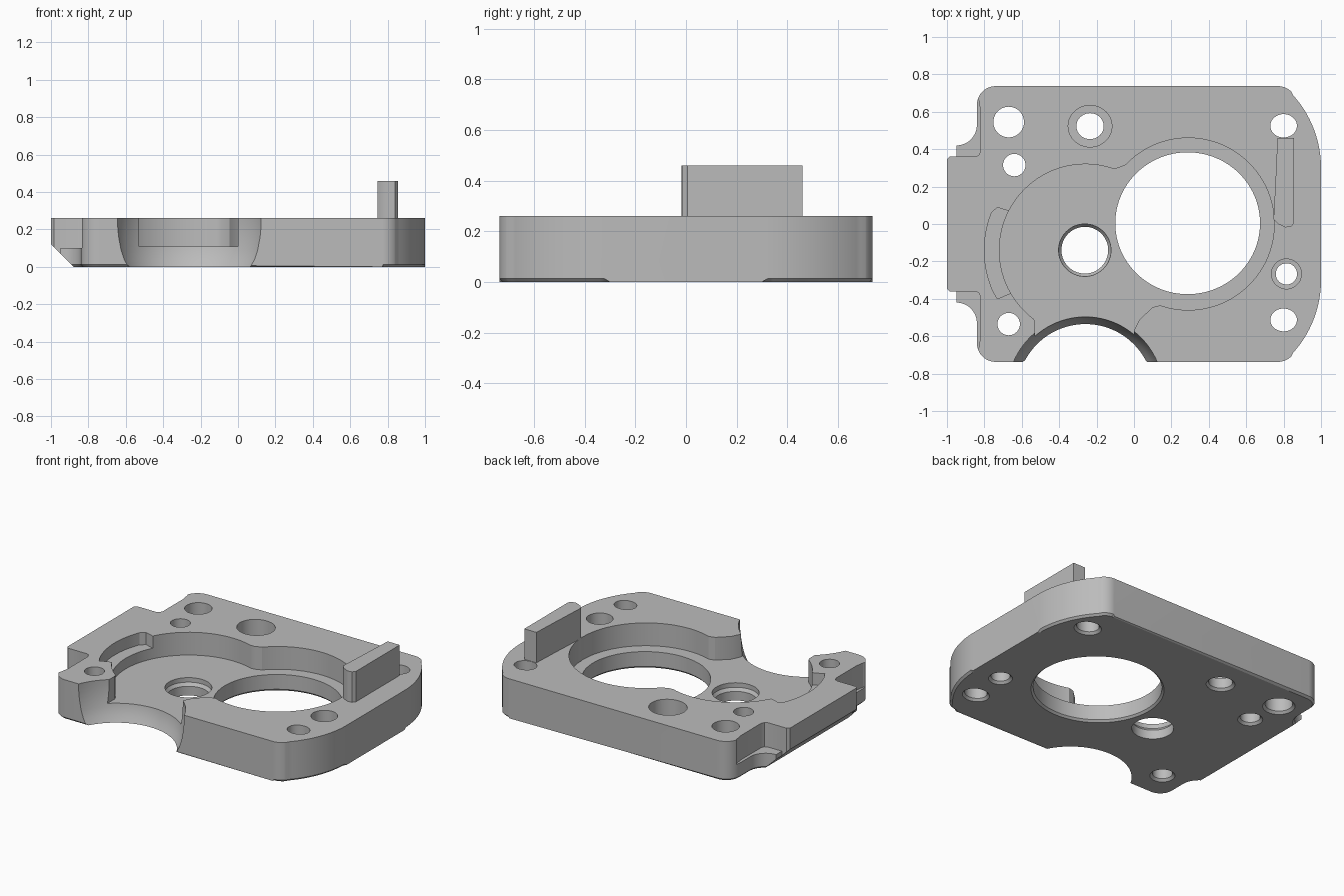
import bpy, bmesh, math

cube = bpy.data.objects.get("Cube")
if cube:
    bpy.data.objects.remove(cube, do_unlink=True)

metal = bpy.data.materials.new("light_grey_metal")
metal.use_nodes = True
grey = (0.5, 0.5, 0.5, 1)
metal.diffuse_color = grey
metal.node_tree.nodes["Principled BSDF"].inputs["Base Color"].default_value = grey

TOP = 0.26
FLOOR = 0.11
ABOVE = 0.6


def arc(cx, cy, r, start, end, steps=12):
    angles = [math.radians(start + (end - start) * i / steps) for i in range(steps + 1)]
    return [(cx + r * math.cos(a), cy + r * math.sin(a)) for a in angles]


def finish(name, bm):
    bmesh.ops.recalc_face_normals(bm, faces=bm.faces)
    mesh = bpy.data.meshes.new(name)
    bm.to_mesh(mesh)
    bm.free()
    mesh.materials.append(metal)
    obj = bpy.data.objects.new(name, mesh)
    bpy.context.collection.objects.link(obj)
    return obj


def prism(name, outline, z0, z1, chamfer=0):
    bm = bmesh.new()
    base = bm.faces.new([bm.verts.new((x, y, z0)) for x, y in outline])
    edges = list(base.edges)
    top = bmesh.ops.extrude_face_region(bm, geom=[base], use_keep_orig=True)["geom"]
    for v in top:
        if isinstance(v, bmesh.types.BMVert):
            v.co.z = z1
    if chamfer:
        bmesh.ops.bevel(bm, geom=edges, offset=chamfer, segments=1, affect='EDGES')
    return finish(name, bm)


def lathe(name, cx, cy, profile, squash=1, sides=64):
    """Solid of stacked rings, each given as radius and height."""
    bm = bmesh.new()
    rings = []
    for r, z in profile:
        pts = arc(0, 0, r, 0, 360, sides)[:-1]
        rings.append([bm.verts.new((cx + x, cy + y * squash, z)) for x, y in pts])
    for low, high in zip(rings, rings[1:]):
        for i in range(sides):
            j = (i + 1) % sides
            bm.faces.new((low[i], low[j], high[j], high[i]))
    bm.faces.new(rings[0])
    bm.faces.new(rings[-1])
    return finish(name, bm)


def cut(target, cutter):
    mod = target.modifiers.new("cut", 'BOOLEAN')
    mod.operation = 'DIFFERENCE'
    mod.solver = 'EXACT'
    mod.object = cutter
    bpy.context.view_layer.update()
    deps = bpy.context.evaluated_depsgraph_get()
    result = bpy.data.meshes.new_from_object(target.evaluated_get(deps))
    target.modifiers.clear()
    target.data = result
    bpy.data.objects.remove(cutter, do_unlink=True)


# Plate body, symmetric front to back, with a chamfered underside
half = (arc(0.42, 0.3, 0.58, 0, 42, 20) + arc(0.77, 0.637, 0.1, 45, 90)
        + arc(-0.74, 0.637, 0.1, 90, 180) + arc(-0.95, 0.53, 0.11, 0, -90)
        + [(-0.95, 0.36), (-0.985, 0.36), (-1, 0.345)])
outline = half + [(x, -y) for x, y in reversed(half)]
plate = prism("base_plate", outline, 0, TOP, 0.013)

# Notched corners above a low ledge
ledge = [(-1.1, 0.36), (-0.85, 0.36), (-0.83, 0.368), (-0.82, 0.39),
         (-0.82, 0.6), (-0.83, 0.66), (-0.86, 0.7), (-1.1, 0.7)]
for side in (1, -1):
    cut(plate, prism("ledge_cutter", [(x, y * side) for x, y in ledge], 0.1, ABOVE))

# Slanted underside of the side tab
wedge = prism("tab_cutter", [(-1.1, -0.9), (-0.88, -0.9), (-0.88, 0.9), (-1.1, 0.9)], -0.1, 0)
for v in wedge.data.vertices:
    if v.co.z > -0.05:
        v.co.z = 0.0 if v.co.x > -1 else 0.22
cut(plate, wedge)

# Two-lobed pocket and its opening into the front notch
for cx, cy in ((-0.26, -0.14), (0.29, 0.0)):
    cut(plate, lathe("pocket_cutter", cx, cy, [(0.46, FLOOR), (0.46, ABOVE)], sides=96))
mouth = [(-0.53, -0.7), (0.0, -0.7), (0.0, -0.57), (0.03, -0.51), (0.1, -0.445),
         (0.16, -0.43), (0.0, -0.3), (-0.5, -0.3), (-0.56, -0.47), (-0.53, -0.52)]
cut(plate, prism("mouth_cutter", mouth, FLOOR, ABOVE))
neck = [(-0.2, 0.3), (-0.13, 0.297), (-0.09, 0.298), (-0.04, 0.317), (0.0, 0.2), (-0.2, 0.2)]
cut(plate, prism("neck_cutter", neck, FLOOR, ABOVE))

# Curved shallow recess beside the pocket
recess = arc(-0.26, -0.14, 0.54, 158, 205, 24) + [(-0.73, -0.4), (-0.66, -0.37)] \
    + arc(-0.26, -0.14, 0.43, 209, 151, 24) + [(-0.67, 0.07), (-0.73, 0.088)]
cut(plate, prism("recess_cutter", recess, 0.18, ABOVE))

# Flared round notch in the front edge
flare = [(0.36, -0.1), (0.365, 0), (0.385, 0.04), (0.4, 0.09), (0.412, 0.16),
         (0.417, 0.22), (0.417, ABOVE)]
cut(plate, lathe("notch_cutter", -0.26, -0.9, flare, sides=128))

# Main bore and the smaller stepped hole
cut(plate, lathe("bore_cutter", 0.287, 0.004,
                 [(0.4, -0.1), (0.4, 0), (0.387, 0.013), (0.387, ABOVE)], 0.98, 96))
cut(plate, lathe("step_cutter", -0.263, -0.14,
                 [(0.125, -0.1), (0.125, 0.06), (0.14, 0.08), (0.14, ABOVE)]))

# Fixing holes: centre, radius, squash, counterbore radius
holes = [(-0.67, 0.545, 0.082, 1, 0), (-0.64, 0.315, 0.06, 1, 0),
         (-0.67, -0.535, 0.06, 1, 0), (0.8, 0.525, 0.071, 0.88, 0),
         (0.8, -0.513, 0.071, 0.86, 0), (-0.235, 0.523, 0.073, 0.88, 0.117),
         (0.815, -0.267, 0.057, 1, 0.08)]
for x, y, r, squash, bore in holes:
    profile = [(r + 0.015, -0.1), (r + 0.015, 0), (r, 0.015)]
    if bore:
        profile += [(r, 0.08), (bore, 0.081)]
    profile.append((bore or r, ABOVE))
    cut(plate, lathe("hole_cutter", x, y, profile, 0.95 if bore > 0.1 else squash, 40))

# Upright bar on the rim
bar = [(0.767, 0.46), (0.76, 0.3), (0.755, 0.2), (0.75, 0.1), (0.746, 0.025),
       (0.77, 0.0), (0.81, -0.018), (0.84, -0.015), (0.855, 0.005), (0.855, 0.46)]
rib = prism("upright_bar", bar, FLOOR, 0.46)

for obj in (plate, rib):
    bpy.ops.object.select_all(action='DESELECT')
    obj.select_set(True)
    bpy.context.view_layer.objects.active = obj
    bpy.ops.object.shade_smooth_by_angle(angle=math.radians(25))
